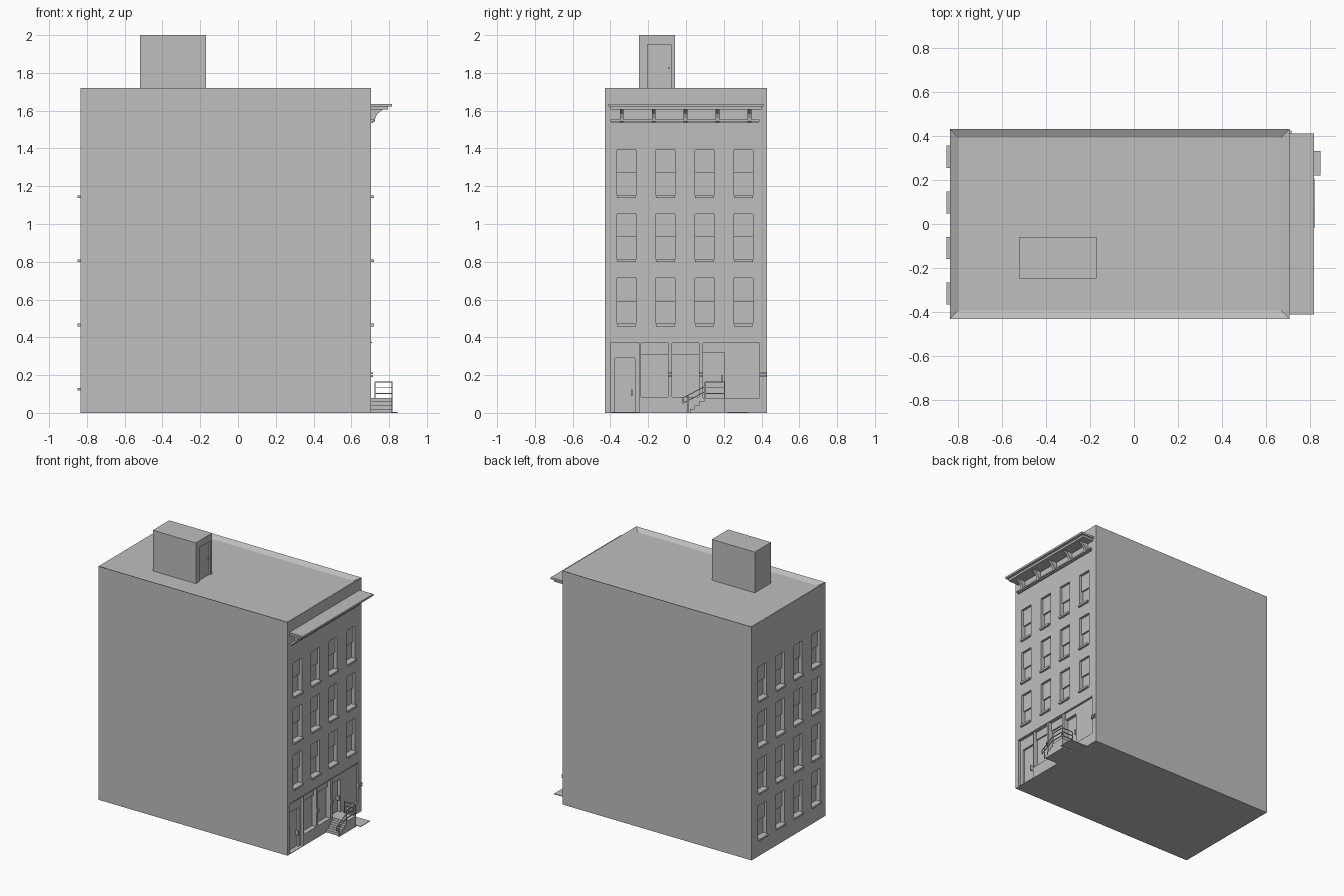
import bpy, bmesh
from mathutils import Vector

old = bpy.data.objects.get("Cube")
if old:
    bpy.data.objects.remove(old, do_unlink=True)

GREY = (0.52, 0.52, 0.52, 1)
mat = bpy.data.materials.new("plain grey")
mat.use_nodes = True
mat.diffuse_color = GREY
mat.node_tree.nodes["Principled BSDF"].inputs["Base Color"].default_value = GREY


def add_box(bm, x, y, z):
    """Add a box given (min, max) along each axis."""
    verts = bmesh.ops.create_cube(bm, size=1)["verts"]
    for v in verts:
        v.co = Vector([(a + b) / 2 + c * (b - a) for c, (a, b) in zip(v.co, (x, y, z))])
    return verts


def finish(bm, name):
    bmesh.ops.recalc_face_normals(bm, faces=bm.faces)
    mesh = bpy.data.meshes.new(name)
    bm.to_mesh(mesh)
    bm.free()
    obj = bpy.data.objects.new(name, mesh)
    obj.data.materials.append(mat)
    bpy.context.scene.collection.objects.link(obj)
    return obj


def boxes(name, specs):
    bm = bmesh.new()
    for spec in specs:
        add_box(bm, *spec)
    return finish(bm, name)


def rod(bm, a, b, r=0.0025):
    """Square bar between two points."""
    a, b = Vector(a), Vector(b)
    d = b - a
    verts = bmesh.ops.create_cube(bm, size=1)["verts"]
    turn = d.to_track_quat('Z', 'Y')
    for v in verts:
        v.co = (a + b) / 2 + turn @ Vector((v.co.x * 2 * r, v.co.y * 2 * r, v.co.z * d.length))


FRONT, BACK, HALF, TOP = 0.705, -0.835, 0.43, 1.72
COLUMNS = (-0.315, -0.108, 0.098, 0.305)
STREET_ROWS = (0.468, 0.808, 1.148)
REAR_ROWS = (0.128,) + STREET_ROWS
WIN_W, WIN_H, DEPTH = 0.05, 0.245, 0.03


def wall_x(side, near, far):
    """X range measured outward from a street (1) or rear (-1) wall."""
    base = FRONT if side > 0 else BACK
    return tuple(sorted((base + side * near, base + side * far)))


windows = [(1, c, z) for c in COLUMNS for z in STREET_ROWS]
windows += [(-1, c, z) for c in COLUMNS for z in REAR_ROWS]

# Building block with a shallow sunken roof
bm = bmesh.new()
add_box(bm, (BACK, FRONT), (-HALF, HALF), (0, TOP))
bm.normal_update()
roof = max(bm.faces, key=lambda f: f.calc_center_median().z)
bmesh.ops.inset_region(bm, faces=[roof], thickness=0.055, depth=0)
for v in roof.verts:
    v.co.z -= 0.02
building = finish(bm, "building_block")

# Openings cut into the walls
bays = [(-0.40, -0.245, 0.004), (-0.238, -0.095, 0.085),
        (-0.075, 0.07, 0.085), (0.09, 0.39, 0.078)]
cuts = [(wall_x(s, -DEPTH, 0.02), (c - WIN_W, c + WIN_W), (z, z + WIN_H))
        for s, c, z in windows]
cuts += [(wall_x(1, -0.035, 0.02), (a, b), (z, 0.37)) for a, b, z in bays]
cutter = boxes("opening_cutter", cuts)
cutter.hide_render = True
mod = building.modifiers.new("openings", 'BOOLEAN')
mod.operation, mod.solver, mod.object = 'DIFFERENCE', 'EXACT', cutter
bpy.context.view_layer.update()
evaluated = building.evaluated_get(bpy.context.evaluated_depsgraph_get())
carved = bpy.data.meshes.new_from_object(evaluated)
building.modifiers.clear()
building.data = carved
bpy.data.objects.remove(cutter, do_unlink=True)

# Sills and upper sashes
boxes("window_sills", [(wall_x(s, -DEPTH, 0.015), (c - WIN_W, c + WIN_W), (z - 0.01, z + 0.004))
                       for s, c, z in windows])
boxes("upper_sashes", [(wall_x(s, -DEPTH, -0.018), (c - WIN_W, c + WIN_W),
                        (z + WIN_H / 2, z + WIN_H)) for s, c, z in windows])

# Ground floor doors, shop panels and pier caps
boxes("side_door_frame", [
    (wall_x(1, -0.035, -0.02), (-0.40, -0.375), (0.004, 0.37)),
    (wall_x(1, -0.035, -0.02), (-0.27, -0.245), (0.004, 0.37)),
    (wall_x(1, -0.035, -0.02), (-0.375, -0.27), (0.29, 0.37))])
boxes("shop_transoms", [(wall_x(1, -0.035, -0.025), (a, b), (0.31, 0.37)) for a, b, z in bays[1:3]])
boxes("shop_window", [(wall_x(1, -0.035, -0.012), (0.203, 0.39), (0.078, 0.37))])
boxes("entry_transom", [(wall_x(1, -0.035, -0.012), (0.09, 0.203), (0.32, 0.37))])
boxes("door_handles", [(wall_x(1, -0.035, -0.012), (-0.29, -0.283), (0.09, 0.125)),
                       (wall_x(1, -0.035, -0.012), (0.186, 0.193), (0.165, 0.2))])
boxes("pier_caps", [(wall_x(1, -0.01, 0.01), (a, b), z)
                    for a, b in ((-0.095, -0.075), (0.07, 0.09), (0.39, 0.425))
                    for z in ((0.19, 0.2), (0.205, 0.215))])
boxes("shop_lintel", [(wall_x(1, -0.005, 0.004), (-0.40, 0.39), (0.37, 0.376))])

# Cornice, brackets and lower moulding
boxes("cornice", [(wall_x(1, 0, 0.11), (-0.41, 0.41), (1.622, 1.636)),
                  (wall_x(1, 0, 0.09), (-0.40, 0.40), (1.606, 1.622))])
boxes("cornice_moulding", [(wall_x(1, 0, 0.018), (-0.40, 0.39), (1.542, 1.552)),
                           (wall_x(1, 0, 0.010), (-0.395, 0.385), (1.534, 1.542))])
profile = [(0, 1.536), (0.018, 1.542), (0.022, 1.56), (0.032, 1.582),
           (0.05, 1.597), (0.062, 1.606), (0, 1.606)]
bm = bmesh.new()
for i in range(5):
    y = -0.34 + i * 0.169
    face = bm.faces.new([bm.verts.new((FRONT + x, y - 0.01, z)) for x, z in profile])
    out = bmesh.ops.extrude_face_region(bm, geom=[face])["geom"]
    bmesh.ops.translate(bm, vec=(0, 0.02, 0), verts=[g for g in out if isinstance(g, bmesh.types.BMVert)])
finish(bm, "cornice_brackets")

# Entry steps with landing
steps = [(wall_x(1, 0, 0.112), (0.02 + i * 0.025, 0.205), (i * 0.02, (i + 1) * 0.02))
         for i in range(4)]
boxes("entry_steps", steps)

# Handrail: outer side, sloped flight and closed end
bm = bmesh.new()
outer, inner = FRONT + 0.11, FRONT + 0.02
for h in (0, 0.03, 0.06):
    rod(bm, (outer, 0.1, 0.103 + h), (outer, 0.203, 0.103 + h))
    rod(bm, (inner, 0.203, 0.103 + h), (outer, 0.203, 0.103 + h))
for h in (0, 0.028):
    rod(bm, (outer, -0.015, 0.052 + h), (outer, 0.1, 0.112 + h))
rod(bm, (outer, -0.015, 0.05), (outer, -0.015, 0.082))
for x, y, low, high in ((outer, 0.01, 0, 0.09), (outer, 0.1, 0.06, 0.163),
                        (outer, 0.203, 0.06, 0.163), (inner, 0.203, 0.06, 0.163)):
    rod(bm, (x, y, low), (x, y, high))
finish(bm, "handrail")

# Pavement hatch
boxes("pavement_hatch", [((FRONT, 0.845), (0.22, 0.33), (0, 0.004))])

# Rooftop stair hut with door
hut_x, hut_y = (-0.52, -0.17), (-0.248, -0.058)
bm = bmesh.new()
base = TOP - 0.02
add_box(bm, (hut_x[0], hut_x[1] - 0.01), hut_y, (base, 2))
for y, z in (((hut_y[0], -0.205), (base, 2)), ((-0.08, hut_y[1]), (base, 2)),
             ((-0.205, -0.08), (1.95, 2))):
    add_box(bm, (hut_x[1] - 0.01, hut_x[1]), y, z)
finish(bm, "stair_hut")
boxes("hut_door_knob", [((hut_x[1] - 0.012, hut_x[1] - 0.002), (-0.096, -0.088), (1.822, 1.83))])
